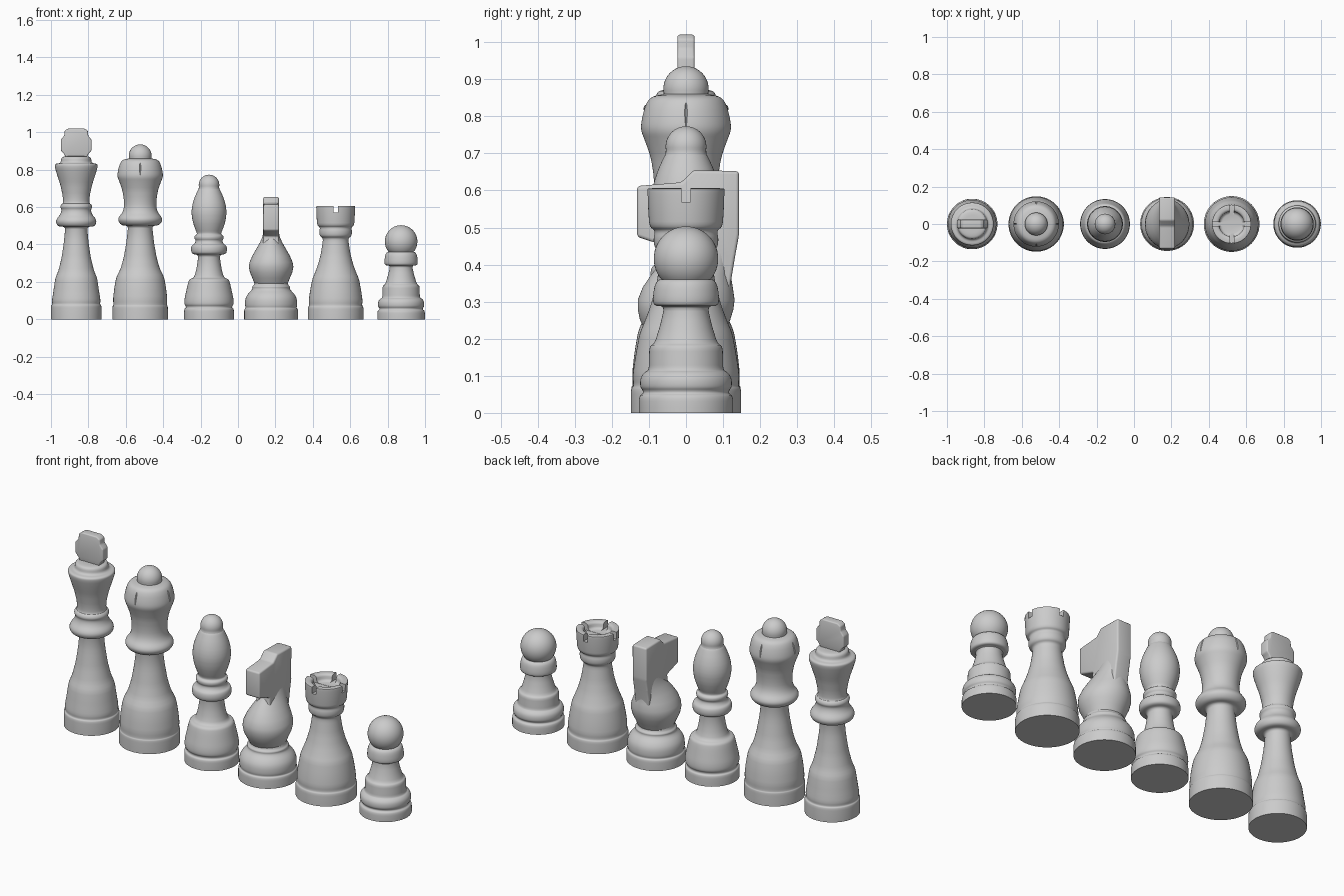
import bpy, bmesh, math
from mathutils import Vector, Matrix

if "Cube" in bpy.data.objects:
    bpy.data.objects.remove(bpy.data.objects["Cube"])

SEG = 64


def finish(bm, name, angle=35):
    bmesh.ops.remove_doubles(bm, verts=bm.verts, dist=1e-5)
    bmesh.ops.recalc_face_normals(bm, faces=bm.faces)
    me = bpy.data.meshes.new(name)
    bm.to_mesh(me)
    bm.free()
    ob = bpy.data.objects.new(name, me)
    bpy.context.collection.objects.link(ob)
    smooth(ob, angle)
    return ob


def smooth(ob, angle=35):
    bpy.ops.object.select_all(action='DESELECT')
    ob.select_set(True)
    bpy.context.view_layer.objects.active = ob
    bpy.ops.object.shade_smooth_by_angle(angle=math.radians(angle))


def soften(pts, cut=0.01):
    # round every profile corner by a short limited cut
    for _ in range(2):
        out = [pts[0]]
        for a, b in zip(pts, pts[1:]):
            a, b = Vector(a), Vector(b)
            t = min(0.25, cut / max((b - a).length, 1e-6))
            out += [a.lerp(b, t), a.lerp(b, 1 - t)]
        pts = out + [pts[-1]]
        cut *= 0.4
    return pts


def dome(r, cz, start, rz=None):
    # arc from an angle below/above the equator up to the pole
    rz = rz or r
    angs = [math.radians(start + (90 - start) * i / 16) for i in range(17)]
    return [(r * math.cos(a), cz + rz * math.sin(a)) for a in angs]


def loft(name, rings):
    # rings: (x centre, y centre, rx, ry, z); zero radius closes the end
    bm = bmesh.new()
    loops = [[bm.verts.new((cx + rx * math.cos(2 * math.pi * i / SEG),
                            cy + ry * math.sin(2 * math.pi * i / SEG), z))
              for i in range(SEG)] for cx, cy, rx, ry, z in rings]
    for a, b in zip(loops, loops[1:]):
        for i in range(SEG):
            j = (i + 1) % SEG
            bm.faces.new((a[i], a[j], b[j], b[i]))
    bm.faces.new(loops[0][::-1])
    bm.faces.new(loops[-1])
    return finish(bm, name)


def lathe(name, x, pts, top=()):
    prof = soften(pts) + list(top)
    return loft(name, [(x, 0, max(r, 1e-6), max(r, 1e-6), z) for r, z in prof])


def plate(name, outline, thick, mat, bevel=0.01):
    # flat outline extruded, edges rounded
    bm = bmesh.new()
    f = bm.faces.new([bm.verts.new((u, v, -thick / 2)) for u, v in outline])
    r = bmesh.ops.extrude_face_region(bm, geom=[f])
    bmesh.ops.translate(bm, vec=(0, 0, thick),
                        verts=[v for v in r['geom'] if isinstance(v, bmesh.types.BMVert)])
    bmesh.ops.recalc_face_normals(bm, faces=bm.faces)
    bmesh.ops.bevel(bm, geom=bm.edges[:], offset=bevel, segments=3, profile=0.5, affect='EDGES')
    bm.transform(mat)
    return finish(bm, name)


def carve(ob, mats):
    # subtract a set of transformed unit cubes
    for m in mats:
        bm = bmesh.new()
        bmesh.ops.create_cube(bm, size=1, matrix=m)
        cutter = finish(bm, "cutter")
        cutter.hide_render = True
        mod = ob.modifiers.new("cut", 'BOOLEAN')
        mod.operation, mod.solver, mod.object = 'DIFFERENCE', 'EXACT', cutter
        smooth(ob)
        bpy.ops.object.modifier_apply(modifier=mod.name)
        bpy.data.objects.remove(cutter)
    smooth(ob)


T, R, D = Matrix.Translation, Matrix.Rotation, Matrix.Diagonal

# king
KX = -0.865
lathe("king_body", KX, [
    (.135, 0), (.135, .075), (.127, .08), (.13, .10), (.122, .15), (.112, .22),
    (.095, .26), (.078, .33), (.066, .41), (.058, .495), (.095, .495), (.108, .515),
    (.106, .535), (.085, .56), (.078, .585), (.086, .60), (.08, .615), (.07, .62),
    (.072, .66), (.085, .72), (.1, .765), (.115, .815), (.113, .832), (.082, .835),
    (.08, .865), (.06, .872), (0, .872)])
half = [(.055, .865), (.068, .888), (.082, .902), (.082, .96), (.064, .982), (.062, 1.008), (.045, 1.02)]
plate("king_finial", half + [(-u, v) for u, v in reversed(half)], .046,
      T((KX, 0, 0)) @ R(math.pi / 2, 4, 'X'), .006)

# queen, with four nicks around the crown
QX = -0.523
queen = lathe("queen_body", QX, [
    (.148, 0), (.148, .07), (.143, .075), (.145, .11), (.138, .17), (.128, .225),
    (.105, .27), (.088, .33), (.074, .41), (.064, .50), (.1, .502), (.118, .525),
    (.116, .545), (.095, .57), (.086, .60), (.087, .64), (.095, .69), (.111, .735),
    (.122, .762), (.12, .79), (.11, .83), (.095, .853), (.06, .86)],
    dome(.061, .874, -10))
carve(queen, [T((QX, 0, 0)) @ R(k * math.pi / 2, 4, 'Z') @ T((.127, 0, .805))
              @ R(-.25, 4, 'Y') @ R(math.pi / 4, 4, 'Z') @ D((.02, .02, .07, 1)) for k in range(4)])

# bishop
lathe("bishop_body", -0.155, [
    (.133, 0), (.133, .055), (.124, .06), (.124, .07), (.132, .08), (.131, .11),
    (.122, .15), (.112, .195), (.105, .215), (.08, .222), (.067, .27), (.056, .345),
    (.09, .348), (.097, .37), (.093, .395), (.078, .402), (.07, .42), (.078, .432),
    (.077, .448), (.062, .455), (.075, .485), (.088, .525), (.094, .57), (.09, .61),
    (.078, .65), (.06, .69), (.055, .697)], dome(.055, .718, -8))

# knight: turned foot, lofted neck, flat head
NX = 0.177
lathe("knight_base", NX, [
    (.144, 0), (.144, .055), (.135, .06), (.14, .075), (.138, .11), (.125, .135),
    (.105, .155), (.1, .165), (.102, .175), (.09, .185), (.088, .22), (0, .22)])
loft("knight_neck", [(NX, (a + b) / 2, rx, (b - a) / 2, z) for rx, a, b, z in [
    (.088, -.09, .09, .19), (.1, -.108, .104, .22), (.113, -.124, .119, .25),
    (.119, -.13, .128, .28), (.115, -.13, .131, .305), (.1, -.116, .126, .34),
    (.08, -.092, .12, .375), (.06, -.062, .124, .41), (.047, -.035, .132, .44),
    (.04, -.02, .136, .47), (.035, -.01, .136, .50)]])
plate("knight_head", [
    (-.132, .475), (-.04, .445), (-.05, .39), (-.07, .33), (.115, .30), (.122, .36),
    (.132, .42), (.143, .48), (.143, .652), (.02, .655), (-.012, .622), (-.132, .612)],
    .084, T((NX, 0, 0)) @ R(math.pi / 2, 4, 'Z') @ R(math.pi / 2, 4, 'X'), .009)

# rook, with a hollow top and four slots
RX = 0.522
rook = lathe("rook_body", RX, [
    (.149, 0), (.149, .065), (.141, .072), (.144, .10), (.137, .15), (.125, .215),
    (.112, .245), (.095, .29), (.08, .345), (.068, .42), (.07, .435), (.085, .445),
    (.088, .47), (.083, .492), (.099, .502), (.105, .602), (.103, .606), (.068, .606),
    (.066, .57), (0, .57)])
carve(rook, [T((RX, 0, .6)) @ D(s + (1,)) for s in ((.3, .024, .062), (.024, .3, .06))])

# pawn
lathe("pawn_body", 0.872, [
    (.127, 0), (.127, .045), (.116, .052), (.116, .06), (.124, .07), (.123, .095),
    (.112, .11), (.1, .115), (.099, .18), (.085, .187), (.07, .235), (.058, .288),
    (.085, .288), (.09, .305), (.085, .345), (.074, .36), (.062, .36)],
    dome(.087, .416, -45))
